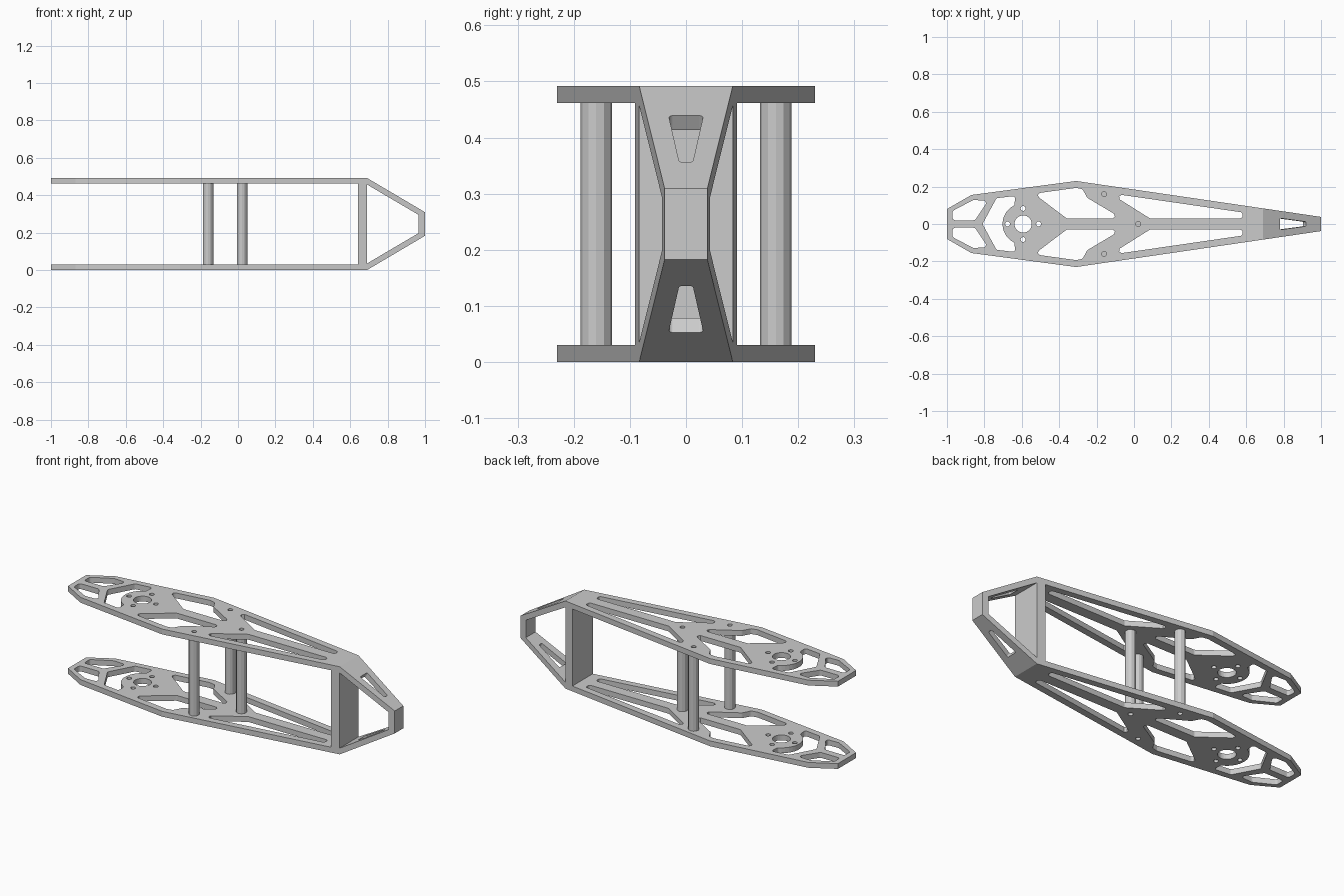
import bpy, bmesh, math
from mathutils import Matrix, Vector

if "Cube" in bpy.data.objects:
    bpy.data.objects.remove(bpy.data.objects["Cube"])

H = 0.492          # overall height
T = 0.03           # plate thickness
MOUNT_X = -0.593   # centre of the round mount


def rounded(pts, r, steps=4):
    """Fillet the sharp corners of a 2D polygon."""
    out, n = [], len(pts)
    for i in range(n):
        p = Vector(pts[i])
        a, b = Vector(pts[i - 1]) - p, Vector(pts[(i + 1) % n]) - p
        half = a.angle(b) / 2
        if half > math.radians(80):
            out.append(p)
            continue
        d = min(r / math.tan(half), a.length * 0.45, b.length * 0.45)
        s, e = p + a.normalized() * d, p + b.normalized() * d
        c = p + (a.normalized() + b.normalized()).normalized() * d / math.cos(half)
        rad = (s - c).length
        for k in range(steps + 1):
            v = s.lerp(e, k / steps) - c
            out.append(c + v.normalized() * rad)
    return out


def circle(x, y, r, n=16):
    return [(x + r * math.cos(2 * math.pi * k / n),
             y + r * math.sin(2 * math.pi * k / n)) for k in range(n)]


def flip(pts):
    return [(x, -y) for x, y in pts]


def prisms(name, profiles, lo, hi, matrices=(Matrix(),)):
    """One mesh object holding an extruded prism per profile and matrix."""
    bm = bmesh.new()
    for m in matrices:
        for pts in profiles:
            bot = [bm.verts.new(m @ Vector((p[0], p[1], lo))) for p in pts]
            top = [bm.verts.new(m @ Vector((p[0], p[1], hi))) for p in pts]
            bm.faces.new(bot[::-1])
            bm.faces.new(top)
            for i in range(len(pts)):
                j = (i + 1) % len(pts)
                bm.faces.new((bot[i], bot[j], top[j], top[i]))
    bmesh.ops.recalc_face_normals(bm, faces=bm.faces)
    me = bpy.data.meshes.new(name)
    bm.to_mesh(me)
    bm.free()
    ob = bpy.data.objects.new(name, me)
    bpy.context.collection.objects.link(ob)
    return ob


def boolean(ob, cutter, operation):
    cutter.hide_render = True
    mod = ob.modifiers.new("cut", 'BOOLEAN')
    mod.operation, mod.solver, mod.object = operation, 'EXACT', cutter
    bpy.context.view_layer.objects.active = ob
    bpy.ops.object.modifier_apply(modifier=mod.name)
    bpy.data.objects.remove(cutter)


# Frame body: side outline extruded across, trimmed to the plan outline
side = Matrix.Rotation(math.pi / 2, 4, 'X')
frame = prisms("frame", [[(-1.1, 0), (0.69, 0), (1, 0.183), (1, 0.309), (0.69, H), (-1.1, H)]],
               -0.3, 0.3, (side,))
half = [(1, 0.038), (-0.31, 0.23), (-0.87, 0.155), (-1, 0.08)]
boolean(frame, prisms("plan_cutter", [half + flip(half)[::-1]], -0.1, 0.6), 'INTERSECT')

# Side openings: long gap between the plates and the nose window
gap = [(-1.2, T), (0.642, T), (0.642, H - T), (-1.2, H - T)]
nose = [(0.69, 0.035), (0.965, 0.197), (0.965, 0.295), (0.69, H - 0.035)]
boolean(frame, prisms("side_cutter", [gap, nose], -0.4, 0.4, (side,)), 'DIFFERENCE')

# Lightening pockets, mirrored in y
pockets = []
for pts in (
    [(-0.13, 0.165), (0.58, 0.062), (0.58, 0.03), (0.085, 0.03)],
    [(-0.535, 0.162), (-0.31, 0.193), (-0.275, 0.186), (-0.25, 0.14), (-0.065, 0.03), (-0.36, 0.03)],
    [(-0.97, 0.07), (-0.86, 0.128), (-0.78, 0.125), (-0.85, 0.02), (-0.97, 0.02)],
):
    p = rounded(pts, 0.014)
    pockets += [p, flip(p)]

# Crescent pocket wrapping the round mount
arc = [(MOUNT_X + 0.11 * math.cos(math.radians(a)), 0.11 * math.sin(math.radians(a)))
       for a in range(115, 246, 10)]
crescent = [(-0.81, 0), (-0.735, 0.138), (-0.635, 0.15)] + arc + [(-0.635, -0.15), (-0.735, -0.138)]
pockets.append(rounded(crescent, 0.012))

# Mount bore, its bolt holes and the post screw holes
posts = [(-0.16, 0.16), (-0.16, -0.16), (0.022, 0)]
pockets.append(circle(MOUNT_X, 0, 0.046, 32))
pockets += [circle(MOUNT_X + dx, dy, 0.013) for dx, dy in
            ((0.083, 0), (-0.083, 0), (0, 0.083), (0, -0.083))]
pockets += [circle(x, y, 0.013) for x, y in posts]
boolean(frame, prisms("pocket_cutter", pockets, -0.1, 0.6), 'DIFFERENCE')

# Tapered slots square to the sloping nose plates, top and bottom
slope = Matrix.Translation((0.69, 0, H)) @ Matrix.Rotation(math.atan2(H - 0.309, 0.31), 4, 'Y')
below = Matrix.Translation((0, 0, H)) @ Matrix.Scale(-1, 4, (0, 0, 1)) @ slope
slot = rounded([(0.104, 0.031), (0.267, 0.012), (0.267, -0.012), (0.104, -0.031)], 0.007)
boolean(frame, prisms("slot_cutter", [slot], -0.05, 0.05, (slope, below)), 'DIFFERENCE')

# Spacer posts between the plates
for i, (x, y) in enumerate(posts):
    prisms(f"spacer_post_{i + 1}", [circle(x, y, 0.028, 12)], T, H - T)
